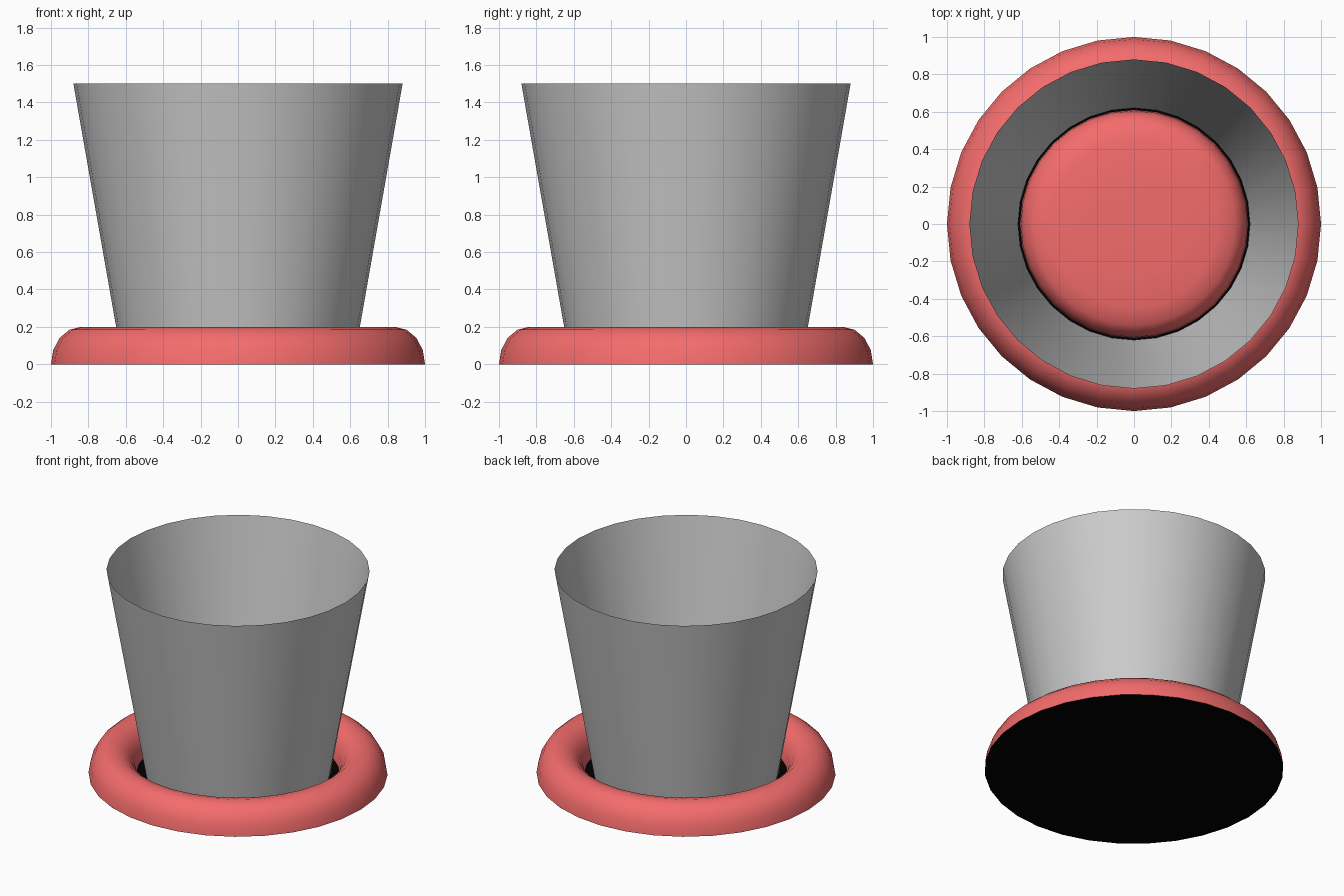
import bpy, bmesh, math

if "Cube" in bpy.data.objects:
    bpy.data.objects.remove(bpy.data.objects["Cube"])

SIDES = 32


def material(name, rgb):
    m = bpy.data.materials.new(name)
    m.diffuse_color = (*rgb, 1)
    m.use_nodes = True
    m.node_tree.nodes["Principled BSDF"].inputs["Base Color"].default_value = m.diffuse_color
    return m


def lathe(name, profile, mat=None):
    """Spin an (r, z) profile around the z axis."""
    bm = bmesh.new()
    verts = [bm.verts.new((r, 0, z)) for r, z in profile]
    edges = [bm.edges.new(pair) for pair in zip(verts, verts[1:])]
    bmesh.ops.spin(bm, geom=verts + edges, cent=(0, 0, 0), axis=(0, 0, 1),
                   angle=math.tau, steps=SIDES, use_duplicate=False)
    bmesh.ops.remove_doubles(bm, verts=bm.verts, dist=1e-4)
    bmesh.ops.recalc_face_normals(bm, faces=bm.faces)
    # open shells: keep the normals facing out and up
    if sum(f.normal.dot(f.calc_center_median()) * f.calc_area() for f in bm.faces) < 0 and name != "base_plate":
        bmesh.ops.reverse_faces(bm, faces=bm.faces)
    mesh = bpy.data.meshes.new(name)
    bm.to_mesh(mesh)
    bm.free()
    ob = bpy.data.objects.new(name, mesh)
    bpy.context.collection.objects.link(ob)
    if mat:
        mesh.materials.append(mat)
    bpy.context.view_layer.objects.active = ob
    bpy.ops.object.select_all(action='DESELECT')
    ob.select_set(True)
    bpy.ops.object.shade_smooth_by_angle(angle=math.radians(40))
    return ob


red = material("red", (0.91, 0.15, 0.15))
black = material("black", (0.0, 0.0, 0.0))

# Rounded ring around the foot: half-ellipse section
ring = [(0.84 + 0.16 * math.cos(i * math.pi / 8), 0.2 * math.sin(i * math.pi / 8))
        for i in range(9)]
lathe("ring", ring, red)

# Soft pad inside the cup
lathe("centre_pad", [(0.61, 0.0), (0.605, 0.06), (0.585, 0.12), (0.54, 0.16),
                     (0.45, 0.18), (0.25, 0.19), (0.0, 0.19)], red)

# Tapered open cup, thin sheet
lathe("cup", [(0.62, 0.02), (0.88, 1.5)])

# Flat black underside
bpy.ops.mesh.primitive_circle_add(vertices=SIDES, radius=1.0, fill_type='NGON',
                                  location=(0, 0, 0))
base = bpy.context.object
base.name = "base_plate"
base.data.flip_normals()
base.data.materials.append(black)
